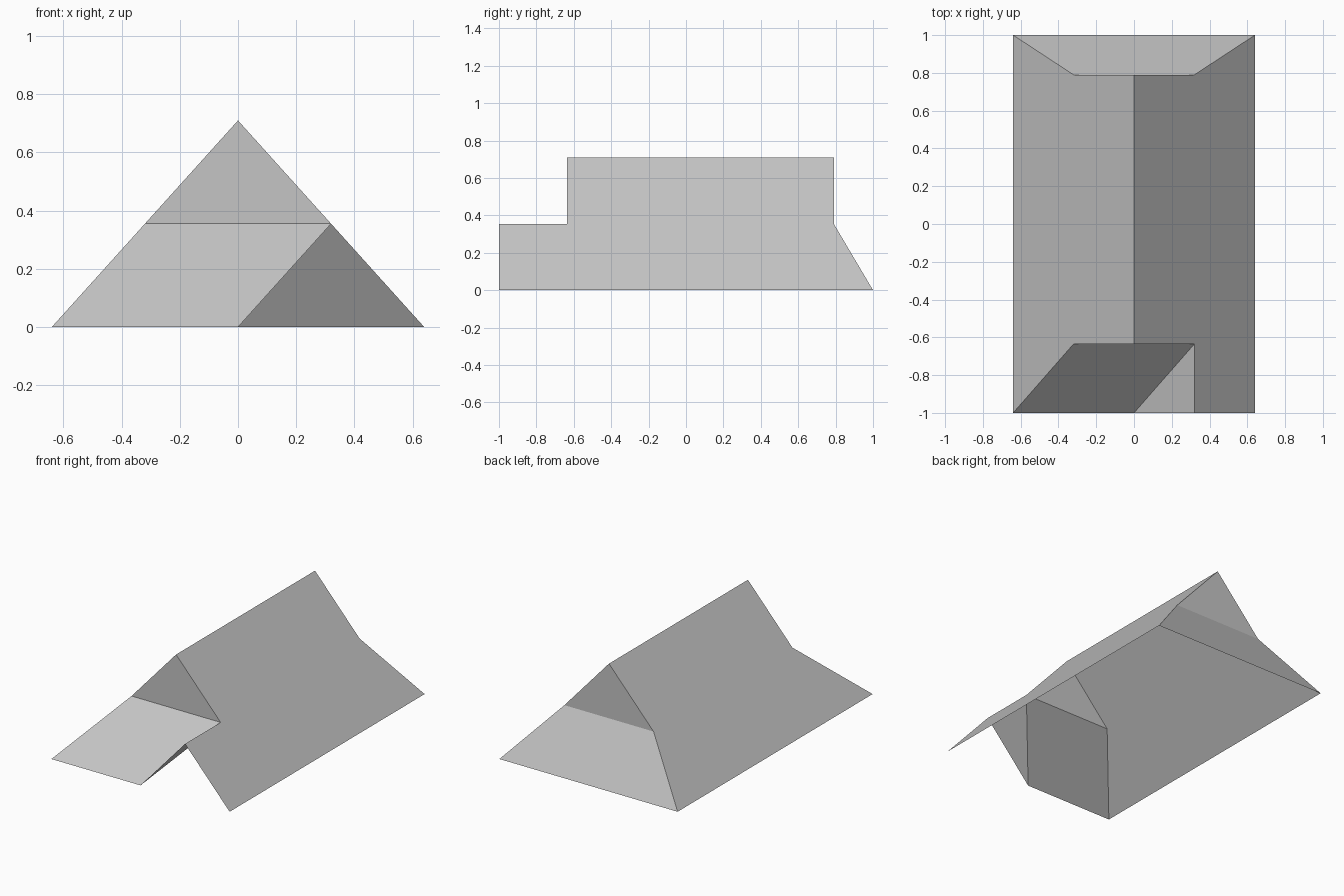
import bpy
from mathutils import Vector

if "Cube" in bpy.data.objects:
    bpy.data.objects.remove(bpy.data.objects["Cube"])

W, H = 0.64, 0.71          # eave half width, ridge height
HW, HH = W / 2, H / 2      # half-way up the slope
F, B = -0.635, 0.79        # front and back gable positions

grey = bpy.data.materials.new("roof grey")
grey.diffuse_color = (0.56, 0.56, 0.56, 1)
grey.use_nodes = True
grey.node_tree.nodes["Principled BSDF"].inputs["Base Color"].default_value = grey.diffuse_color


def sheet(name, points, facing):
    """One flat open sheet whose normal looks towards 'facing'."""
    mesh = bpy.data.meshes.new(name)
    mesh.from_pydata(points, [], [list(range(len(points)))])
    mesh.update()
    if mesh.polygons[0].normal.dot(Vector(facing)) < 0:
        mesh.flip_normals()
    mesh.materials.append(grey)
    obj = bpy.data.objects.new(name, mesh)
    bpy.context.collection.objects.link(obj)
    return obj


# Main slopes; the right one runs on to the front as half of the small gable
for side, s in (("left", -1), ("right", 1)):
    pts = [(0, F, H), (s * HW, F, HH)]
    if s > 0:
        pts.append((HW, -1, HH))
    pts += [(s * W, -1, 0), (s * W, 1, 0), (s * HW, B, HH), (0, B, H)]
    sheet(side + "_slope", pts, (s, 0, 1))

# Upright gable triangles at both ends
for end, y in (("front", F), ("back", B)):
    sheet(end + "_gable", [(-HW, y, HH), (HW, y, HH), (0, y, H)], (0, y, 0))

# Half hips below the gables
sheet("front_hip", [(-HW, F, HH), (HW, F, HH), (0, -1, 0), (-W, -1, 0)], (0, -1, 1))
sheet("back_hip", [(-HW, B, HH), (HW, B, HH), (W, 1, 0), (-W, 1, 0)], (0, 1, 1))

# Left side of the small front gable, meeting the hip in a valley
sheet("small_gable_slope", [(0, -1, 0), (HW, -1, HH), (HW, F, HH)], (-1, 0, 1))
